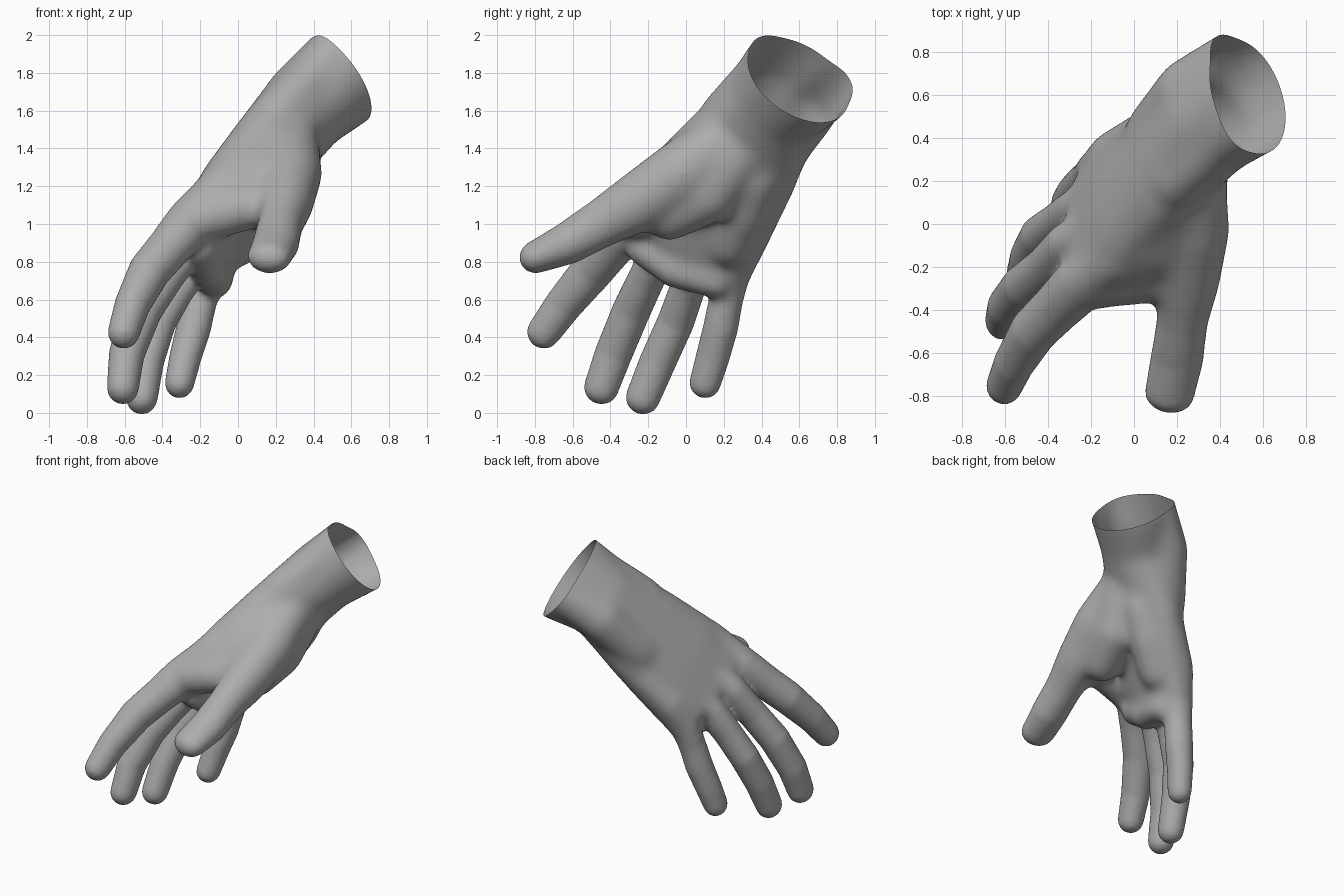
import bpy, bmesh, math
from mathutils import Vector

cube = bpy.data.objects.get("Cube")
if cube:
    bpy.data.objects.remove(cube, do_unlink=True)

SIDES = 28
ACROSS = Vector((-0.1, -0.86, 0.5))         # little finger towards index finger
WRIST = Vector((0.52, 0.60, 1.77))          # centre of the open wrist rim
ARM = Vector((0.71, 0.39, 0.58)).normalized()
X = Vector((1, 0, 0))

skin = bpy.data.materials.new("plain_grey")
skin.use_nodes = True
skin.diffuse_color = (0.42, 0.42, 0.42, 1)
skin.node_tree.nodes["Principled BSDF"].inputs["Base Color"].default_value = (0.42, 0.42, 0.42, 1)

bm = bmesh.new()


def limb(sections, width_dir=ACROSS, dome=1.0):
    """Closed round-ended tube through (x, y, z, half width, half thickness)."""
    pts = [Vector(s[:3]) for s in sections]
    last = len(pts) - 1
    rings = []

    def ring(c, t, rw, rt):
        p = t.cross(width_dir).normalized()
        w = p.cross(t).normalized()
        rings.append([bm.verts.new(c + w * rw * math.cos(a) + p * rt * math.sin(a))
                      for a in (2 * math.pi * k / SIDES for k in range(SIDES))])

    for i, s in enumerate(sections):
        t = (pts[min(i + 1, last)] - pts[max(i - 1, 0)]).normalized()
        rw, rt = s[3], s[4]
        caps = [math.radians(d) for d in (25, 50, 70, 84)]
        if i == 0:
            for a in reversed(caps):
                ring(pts[i] - t * rt * dome * math.sin(a), t, rw * math.cos(a), rt * math.cos(a))
        ring(pts[i], t, rw, rt)
        if i == last:
            for a in caps:
                ring(pts[i] + t * rt * dome * math.sin(a), t, rw * math.cos(a), rt * math.cos(a))
    for a, b in zip(rings, rings[1:]):
        for k in range(SIDES):
            j = (k + 1) % SIDES
            bm.faces.new((a[k], a[j], b[j], b[k]))
    bm.faces.new(list(reversed(rings[0])))
    bm.faces.new(rings[-1])


# Wrist and palm
limb([(0.69, 0.68, 1.91, 0.315, 0.26),
      (0.53, 0.595, 1.76, 0.305, 0.255),
      (0.36, 0.467, 1.618, 0.265, 0.24),
      (0.14, 0.285, 1.35, 0.345, 0.20),
      (-0.02, 0.13, 1.13, 0.385, 0.19),
      (-0.17, 0.00, 0.91, 0.405, 0.165)], dome=0.5)

# Forearm bones that square off the wrist, little finger side then thumb side
limb([(0.58, 0.835, 1.86, 0.14, 0.14), (0.43, 0.74, 1.72, 0.145, 0.145),
      (0.26, 0.62, 1.57, 0.16, 0.16), (0.10, 0.42, 1.30, 0.15, 0.15)])
limb([(0.60, 0.56, 2.00, 0.145, 0.145), (0.49, 0.46, 1.875, 0.145, 0.145),
      (0.39, 0.37, 1.77, 0.13, 0.13), (0.20, 0.20, 1.57, 0.135, 0.135)])

# Fingers: knuckle, middle joint, end joint, tip
limb([(-0.06, -0.14, 1.22, 0.13, 0.125), (-0.24, -0.27, 1.02, 0.13, 0.135),
      (-0.36, -0.39, 0.88, 0.115, 0.118), (-0.47, -0.50, 0.75, 0.112, 0.112),
      (-0.56, -0.65, 0.57, 0.10, 0.095), (-0.605, -0.755, 0.425, 0.09, 0.085)])
limb([(-0.10, 0.02, 1.12, 0.12, 0.125), (-0.28, -0.10, 0.91, 0.11, 0.135),
      (-0.40, -0.205, 0.72, 0.098, 0.113), (-0.51, -0.29, 0.54, 0.102, 0.108),
      (-0.59, -0.385, 0.31, 0.10, 0.095), (-0.61, -0.45, 0.13, 0.093, 0.085)])
limb([(-0.06, 0.20, 1.04, 0.12, 0.125), (-0.24, 0.07, 0.82, 0.10, 0.125),
      (-0.34, 0.005, 0.65, 0.094, 0.108), (-0.43, -0.055, 0.48, 0.098, 0.103),
      (-0.485, -0.15, 0.27, 0.098, 0.093), (-0.51, -0.23, 0.077, 0.092, 0.085)])
limb([(0.05, 0.42, 1.12, 0.11, 0.11), (-0.10, 0.325, 0.92, 0.11, 0.115),
      (-0.165, 0.25, 0.75, 0.10, 0.11), (-0.20, 0.213, 0.60, 0.092, 0.095),
      (-0.235, 0.183, 0.45, 0.093, 0.093), (-0.28, 0.14, 0.29, 0.09, 0.085),
      (-0.31, 0.10, 0.155, 0.084, 0.078)])

# Thumb
limb([(0.29, 0.22, 1.45, 0.14, 0.15), (0.275, -0.02, 1.27, 0.175, 0.18),
      (0.25, -0.28, 1.10, 0.15, 0.16), (0.225, -0.45, 1.00, 0.122, 0.132),
      (0.20, -0.63, 0.895, 0.123, 0.112), (0.165, -0.795, 0.825, 0.116, 0.087)], X)

# Ball of the thumb
limb([(0.32, 0.27, 1.37, 0.13, 0.15), (0.25, 0.11, 1.165, 0.16, 0.175),
      (0.195, -0.09, 1.045, 0.14, 0.14)], X)

# Web between thumb and index finger, with the muscle behind it
limb([(0.22, -0.19, 1.14, 0.125, 0.125), (0.02, -0.255, 1.08, 0.125, 0.125),
      (-0.20, -0.27, 1.03, 0.13, 0.13)])
limb([(0.18, 0.10, 1.42, 0.20, 0.14), (0.08, -0.10, 1.25, 0.20, 0.14),
      (0.00, -0.23, 1.11, 0.16, 0.12)], X)

# Heel of the hand on the little finger side
limb([(0.29, 0.44, 1.40, 0.10, 0.12), (0.24, 0.385, 1.24, 0.12, 0.135),
      (0.13, 0.315, 1.06, 0.13, 0.135), (0.01, 0.235, 0.88, 0.12, 0.11)])

# Pads under the finger roots
limb([(-0.20, -0.22, 0.88, 0.10, 0.10), (-0.155, -0.055, 0.765, 0.105, 0.105),
      (-0.115, 0.16, 0.705, 0.10, 0.10)], ARM)

bmesh.ops.recalc_face_normals(bm, faces=bm.faces)
mesh = bpy.data.meshes.new("hand_parts")
bm.to_mesh(mesh)
bm.free()
hand = bpy.data.objects.new("hand", mesh)
bpy.context.collection.objects.link(hand)

# Fuse the parts into one soft skin
fuse = hand.modifiers.new("fuse", "REMESH")
fuse.mode = "VOXEL"
fuse.voxel_size = 0.014
soften = hand.modifiers.new("soften", "SMOOTH")
soften.factor = 0.5
soften.iterations = 8
bpy.context.view_layer.update()
fused = bpy.data.meshes.new_from_object(hand.evaluated_get(bpy.context.evaluated_depsgraph_get()))
hand.modifiers.clear()
hand.data = fused
bpy.data.meshes.remove(mesh)
fused.name = "hand"

# Blend the muscles of palm and wrist further, fading out towards the fingers
bm = bmesh.new()
bm.from_mesh(fused)
for step in range(44):
    palm = [v for v in bm.verts
            if v.co.dot(ARM) > 0.22 + 0.005 * step and v.co.y > -0.62 + 0.006 * step]
    bmesh.ops.smooth_vert(bm, verts=palm, factor=0.5,
                          use_axis_x=True, use_axis_y=True, use_axis_z=True)

# Cut the wrist open
bmesh.ops.bisect_plane(bm, geom=bm.verts[:] + bm.edges[:] + bm.faces[:], dist=1e-5,
                       plane_co=WRIST, plane_no=ARM, clear_outer=True)
bmesh.ops.recalc_face_normals(bm, faces=bm.faces)
bm.to_mesh(fused)
bm.free()

fused.materials.clear()
fused.materials.append(skin)
for poly in fused.polygons:
    poly.material_index = 0
    poly.use_smooth = True
